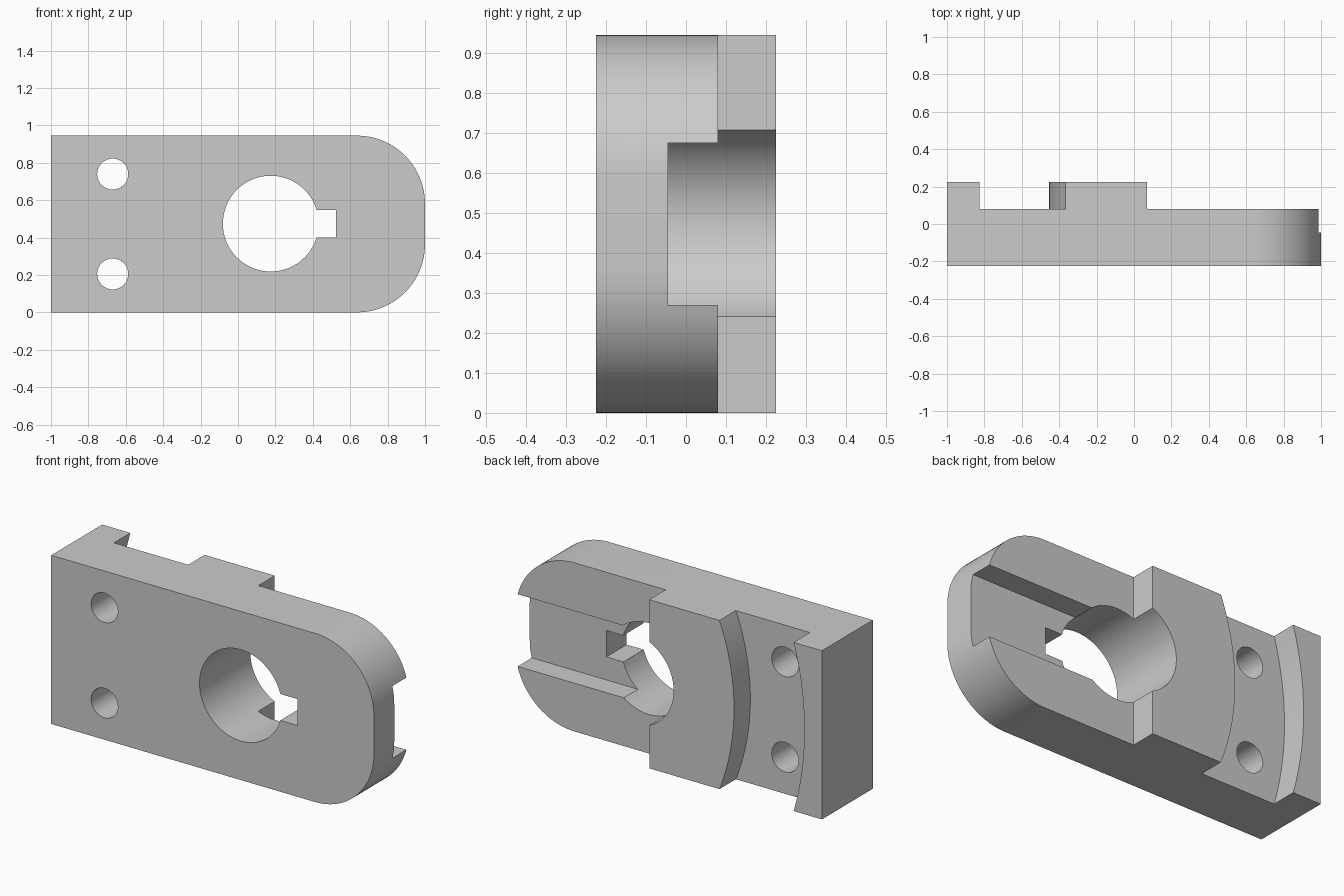
import bpy
import bmesh
from math import cos, sin, pi, radians

if "Cube" in bpy.data.objects:
    bpy.data.objects.remove(bpy.data.objects["Cube"], do_unlink=True)

HEIGHT = 0.945
MID = HEIGHT / 2
BACK = 0.225      # raised back surface
FLOOR = 0.08      # lowered back surface
OVER = 0.1        # cutter overshoot

steel = bpy.data.materials.new("plain grey")
steel.use_nodes = True
grey = (0.6, 0.6, 0.6, 1)
steel.diffuse_color = grey
steel.node_tree.nodes["Principled BSDF"].inputs["Base Color"].default_value = grey


def arc(cx, cz, r, start, end, steps):
    """Points on an arc in the XZ plane, angles in degrees."""
    angles = [radians(start + (end - start) * i / steps) for i in range(steps + 1)]
    return [(cx + r * cos(a), cz + r * sin(a)) for a in angles]


def box(x0, x1, z0, z1):
    return [(x0, z0), (x1, z0), (x1, z1), (x0, z1)]


def extrude(name, outline, y0, y1):
    """Solid made by extruding an XZ outline along Y."""
    bm = bmesh.new()
    face = bm.faces.new([bm.verts.new((x, y0, z)) for x, z in outline])
    new = bmesh.ops.extrude_face_region(bm, geom=[face])["geom"]
    moved = [v for v in new if isinstance(v, bmesh.types.BMVert)]
    bmesh.ops.translate(bm, verts=moved, vec=(0, y1 - y0, 0))
    bmesh.ops.recalc_face_normals(bm, faces=bm.faces)
    mesh = bpy.data.meshes.new(name)
    bm.to_mesh(mesh)
    bm.free()
    mesh.materials.append(steel)
    obj = bpy.data.objects.new(name, mesh)
    bpy.context.collection.objects.link(obj)
    return obj


# Plate with two rounded corners on one end
R = 0.365
outline = [(-1, HEIGHT), (-1, 0)]
outline += arc(1 - R, R, R, -90, 0, 24) + arc(1 - R, HEIGHT - R, R, 0, 90, 24)
plate = extrude("plate", outline, -BACK, BACK)


def cut(name, shape, y0=-BACK - OVER):
    cutter = extrude(name, shape, y0, BACK + OVER)
    mod = plate.modifiers.new(name, 'BOOLEAN')
    mod.operation = 'DIFFERENCE'
    mod.solver = 'EXACT'
    mod.object = cutter
    bpy.context.view_layer.objects.active = plate
    bpy.ops.object.modifier_apply(modifier=name)
    bpy.data.objects.remove(cutter, do_unlink=True)


# Lowered back at the rounded end
cut("end_step", box(0.07, 1 + OVER, -OVER, HEIGHT + OVER), FLOOR)

# Curved groove across the back, between two concentric arcs
groove = arc(0.83, MID, 1.721, 160, 200, 48) + arc(0.83, MID, 1.285, 208, 152, 48)
cut("curved_groove", groove, FLOOR)

# Straight slot from the bore to the rounded end
cut("end_slot", box(0.175, 1 + OVER, MID - 0.202, MID + 0.202), -0.045)

# Bore, keyway and the two bolt holes
cut("bore", arc(0.175, MID + 0.002, 0.256, 0, 354.375, 63))
cut("keyway", box(0.2, 0.525, MID - 0.073, MID + 0.075))
for name, side in (("upper_hole", 1), ("lower_hole", -1)):
    cut(name, arc(-0.67, MID + side * 0.267, 0.083, 0, 348.75, 31))

# Smooth curves, keep edges sharp
bpy.ops.object.select_all(action='DESELECT')
plate.select_set(True)
bpy.context.view_layer.objects.active = plate
bpy.ops.object.shade_smooth_by_angle(angle=pi / 6)
